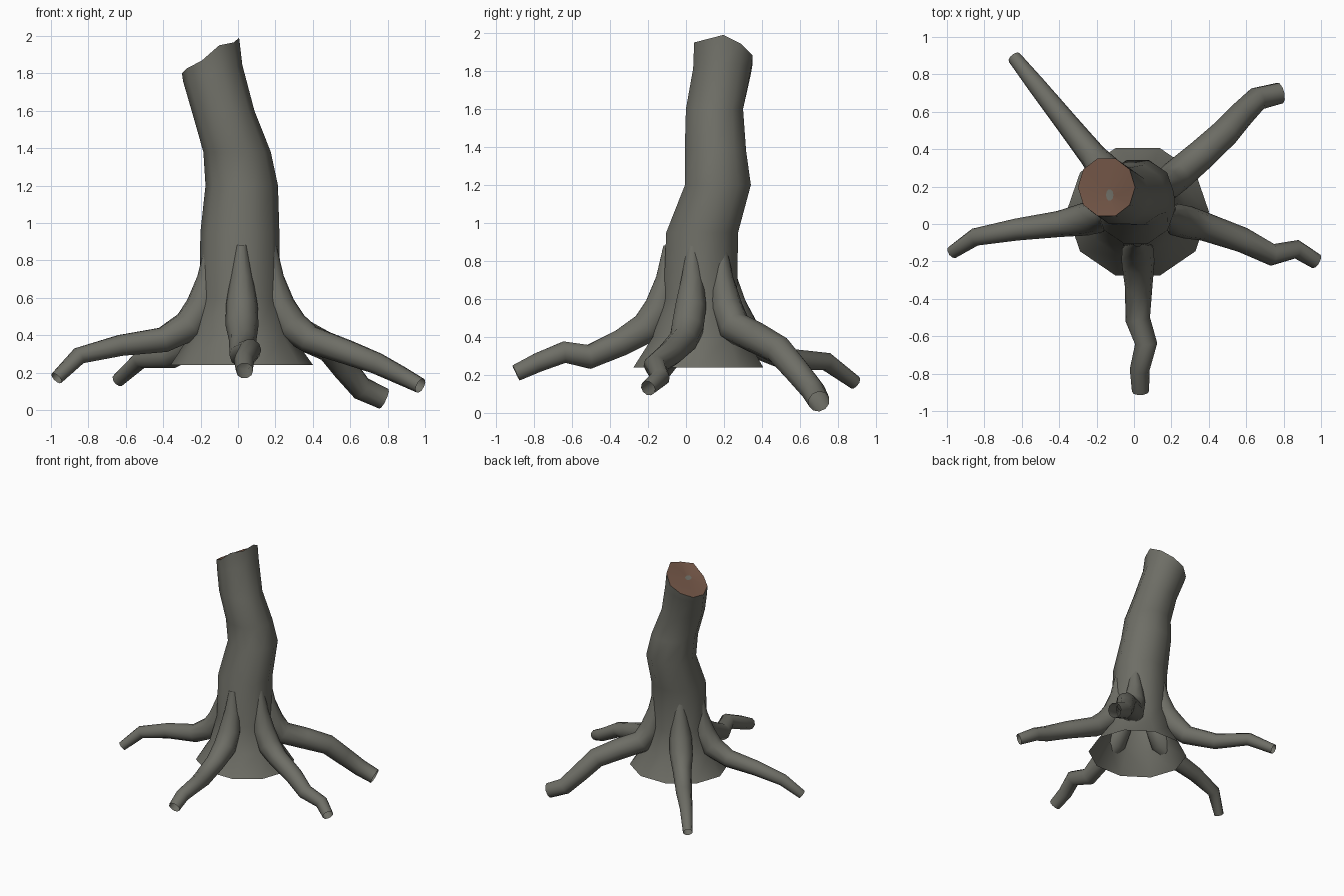
import bpy, bmesh, math
from mathutils import Vector

if "Cube" in bpy.data.objects:
    bpy.data.objects.remove(bpy.data.objects["Cube"])


def material(name, rgb):
    m = bpy.data.materials.new(name)
    m.diffuse_color = (*rgb, 1)
    m.use_nodes = True
    m.node_tree.nodes["Principled BSDF"].inputs["Base Color"].default_value = m.diffuse_color
    return m


BARK = material("grey_bark", (0.155, 0.155, 0.132))
WOOD = material("brown_wood", (0.17, 0.092, 0.062))


def ring(bm, centre, u, v, sides=10):
    """Ellipse of vertices spanned by the half axes u and v."""
    angles = [math.tau * k / sides for k in range(sides)]
    return [bm.verts.new(centre + u * math.cos(a) + v * math.sin(a)) for a in angles]


def bridge(bm, a, b):
    n = len(a)
    return [bm.faces.new((a[i], a[(i + 1) % n], b[(i + 1) % n], b[i])) for i in range(n)]


def finish(bm, name, angle):
    me = bpy.data.meshes.new(name)
    bm.to_mesh(me)
    bm.free()
    me.materials.append(BARK)
    me.materials.append(WOOD)
    ob = bpy.data.objects.new(name, me)
    bpy.context.collection.objects.link(ob)
    bpy.ops.object.select_all(action='DESELECT')
    ob.select_set(True)
    bpy.context.view_layer.objects.active = ob
    bpy.ops.object.shade_smooth_by_angle(angle=math.radians(angle))


# Trunk: leaning stack of elliptical rings (z, centre x, centre y, radius)
RINGS = [(0.24, 0.02, 0.065, 0.37), (0.4, 0.015, 0.07, 0.265), (0.6, 0.01, 0.075, 0.21),
         (0.95, 0.01, 0.085, 0.205), (1.2, 0.02, 0.168, 0.188), (1.38, -0.005, 0.155, 0.175),
         (1.6, -0.08, 0.15, 0.163)]
bm = bmesh.new()
loops = [ring(bm, Vector((x, y, z)), Vector((r * 1.03, 0, 0)), Vector((0, r * 0.97, 0)))
         for z, x, y, r in RINGS]
# Collar below the broken top, tilted up towards the right
loops.append(ring(bm, Vector((-0.135, 0.19, 1.8)), Vector((0.158, 0, 0.045)), Vector((0, 0.16, 0))))


def torn_rim():
    """Broken edge: high at the front right, low at the left, slightly jagged."""
    verts = ring(bm, Vector((-0.147, 0.197, 1.885)), Vector((0.153, 0, 0.085)), Vector((0, 0.162, -0.02)))
    for i, v in enumerate(verts):
        v.co.z += 0.02 if i in (0, 8) else -0.01 if i in (2, 7) else 0
    return verts


loops.append(torn_rim())
for a, b in zip(loops, loops[1:]):
    bridge(bm, a, b)

# Broken wood face with a small grey pith in the middle
pith = ring(bm, Vector((-0.13, 0.155, 1.88)), Vector((0.02, 0, 0.01)), Vector((0, 0.032, 0)))
for f in bridge(bm, torn_rim(), pith):
    f.material_index = 1
bm.faces.new(pith)
finish(bm, "trunk", 40)

# Roots: every root leaves the trunk by the same buttress (distance out, z, radius)
CENTRE = Vector((0.015, 0.075, 0))
BUTTRESS = [(0.165, 0.88, 0.03), (0.175, 0.71, 0.06), (0.21, 0.56, 0.085), (0.28, 0.45, 0.088)]


def root(name, start_radius, tip_radius, points):
    points = [Vector(p) for p in points]
    out = ((points[0] - CENTRE) * Vector((1, 1, 0))).normalized()
    path = [CENTRE + out * d + Vector((0, 0, z)) for d, z, r in BUTTRESS] + points
    radii = [r for d, z, r in BUTTRESS]
    for i in range(len(points)):
        radii.append(start_radius + (tip_radius - start_radius) * i / (len(points) - 1))
    far = points[-1] - CENTRE
    side = Vector((-far.y, far.x, 0)).normalized()
    bm = bmesh.new()
    loops = []
    for i, (p, r) in enumerate(zip(path, radii)):
        # average direction of the neighbouring segments
        before = (p - path[max(i - 1, 0)]).normalized()
        after = (path[min(i + 1, len(path) - 1)] - p).normalized()
        t = (before + after).normalized()
        u = (side - t * side.dot(t)).normalized()
        loops.append(ring(bm, p, u * r, t.cross(u) * r))
    for a, b in zip(loops, loops[1:]):
        bridge(bm, a, b)
    bmesh.ops.recalc_face_normals(bm, faces=bm.faces)
    finish(bm, name, 60)


root("left_root", 0.07, 0.036,
     [(-0.4, 0, 0.375), (-0.63, -0.03, 0.345), (-0.85, -0.07, 0.29), (-0.97, -0.15, 0.17)])
root("back_left_root", 0.072, 0.037,
     [(-0.22, 0.365, 0.36), (-0.36, 0.54, 0.28), (-0.52, 0.74, 0.27), (-0.64, 0.89, 0.16)])
root("back_right_root", 0.082, 0.058,
     [(0.36, 0.37, 0.395), (0.49, 0.49, 0.33), (0.57, 0.58, 0.225), (0.66, 0.67, 0.115), (0.78, 0.7, 0.06)])
root("right_root", 0.076, 0.042,
     [(0.38, -0.015, 0.38), (0.58, -0.085, 0.31), (0.74, -0.165, 0.25), (0.87, -0.135, 0.185), (0.975, -0.2, 0.13)])
root("front_root", 0.073, 0.046,
     [(0.025, -0.34, 0.37), (0.02, -0.51, 0.295), (0.065, -0.64, 0.32), (0.03, -0.78, 0.265), (0.035, -0.895, 0.21)])
